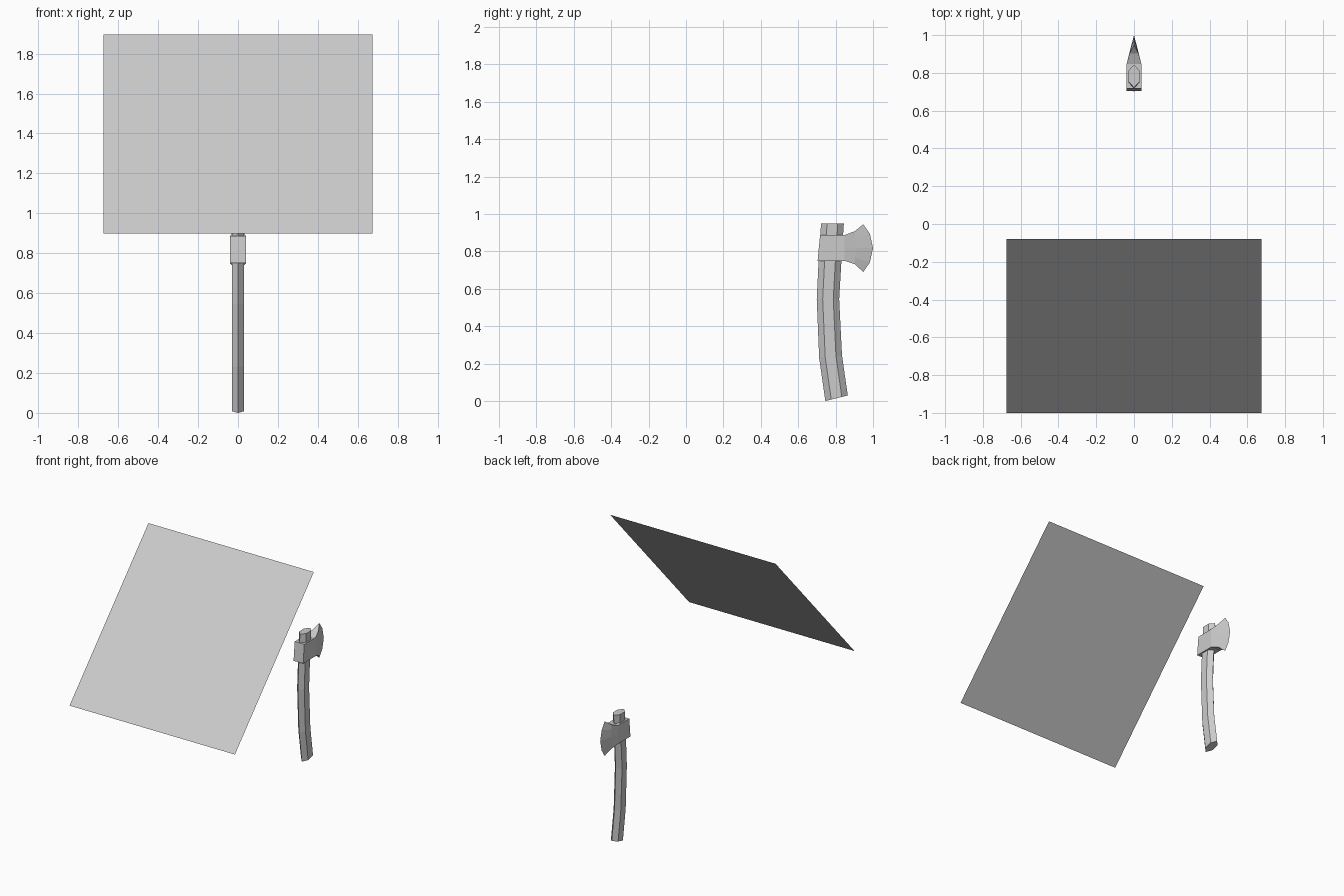
import bpy, bmesh

if "Cube" in bpy.data.objects:
    bpy.data.objects.remove(bpy.data.objects["Cube"])


def finish(name, bm):
    bmesh.ops.remove_doubles(bm, verts=bm.verts, dist=0.0005)
    bmesh.ops.recalc_face_normals(bm, faces=bm.faces)
    mesh = bpy.data.meshes.new(name)
    bm.to_mesh(mesh)
    bm.free()
    obj = bpy.data.objects.new(name, mesh)
    bpy.context.collection.objects.link(obj)
    return obj


def loft(name, rings):
    # Joins equal-length closed rings and caps both ends
    bm = bmesh.new()
    loops = [[bm.verts.new(p) for p in ring] for ring in rings]
    n = len(loops[0])
    for a, b in zip(loops, loops[1:]):
        for i in range(n):
            j = (i + 1) % n
            bm.faces.new((a[i], a[j], b[j], b[i]))
    bm.faces.new(loops[0])
    bm.faces.new(loops[-1])
    return finish(name, bm)


# Handle: curved hexagonal shaft, pointed front and back (y, z, half depth, tilt)
HEX = [(0, -1), (0.029, -0.47), (0.029, 0.47), (0, 1), (-0.029, 0.47), (-0.029, -0.47)]
path = [(0.805, 0.015, 0.060, 0.015), (0.773, 0.237, 0.061, 0.008),
        (0.759, 0.545, 0.060, 0.0), (0.770, 0.75, 0.061, 0.0),
        (0.783, 0.95, 0.061, 0.0)]
loft("handle", [[(x, y + d * h, z + d * t) for x, d in HEX] for y, z, h, t in path])

# Axe head: block with a flared blade, columns run from poll to cutting edge
ROWS = [0.0, 0.2, 0.5, 0.8, 1.0]
columns = [  # half width, bottom z, top z, y for each row
    (0.039, 0.750, 0.887, [0.704, 0.706, 0.710, 0.714, 0.717]),
    (0.039, 0.750, 0.887, [0.848] * 5),
    (0.024, 0.732, 0.908, [0.902, 0.904, 0.908, 0.904, 0.902]),
    (0.0, 0.690, 0.945, [0.948, 0.983, 1.0, 0.983, 0.948]),
]
bm = bmesh.new()
grid = {}
for side in (1, -1):
    for c, (w, lo, hi, ys) in enumerate(columns):
        for r, t in enumerate(ROWS):
            grid[side, c, r] = bm.verts.new((side * w, ys[r], lo + (hi - lo) * t))
    for c in range(3):
        for r in range(4):
            bm.faces.new([grid[side, c + i, r + j] for i, j in ((0, 0), (1, 0), (1, 1), (0, 1))])
for c in range(3):  # top and underside
    for r in (0, 4):
        bm.faces.new((grid[1, c, r], grid[1, c + 1, r], grid[-1, c + 1, r], grid[-1, c, r]))
for r in range(4):  # poll
    bm.faces.new((grid[1, 0, r], grid[1, 0, r + 1], grid[-1, 0, r + 1], grid[-1, 0, r]))
finish("axe_head", bm)

# Slanted flat panel in front
bm = bmesh.new()
bm.faces.new([bm.verts.new(p) for p in ((-0.675, -1, 0.9), (0.675, -1, 0.9),
                                        (0.675, -0.08, 1.895), (-0.675, -0.08, 1.895))])
bm.normal_update()
panel_mesh = bpy.data.meshes.new("slanted_panel")
bm.to_mesh(panel_mesh)
bm.free()
bpy.context.collection.objects.link(bpy.data.objects.new("slanted_panel", panel_mesh))
